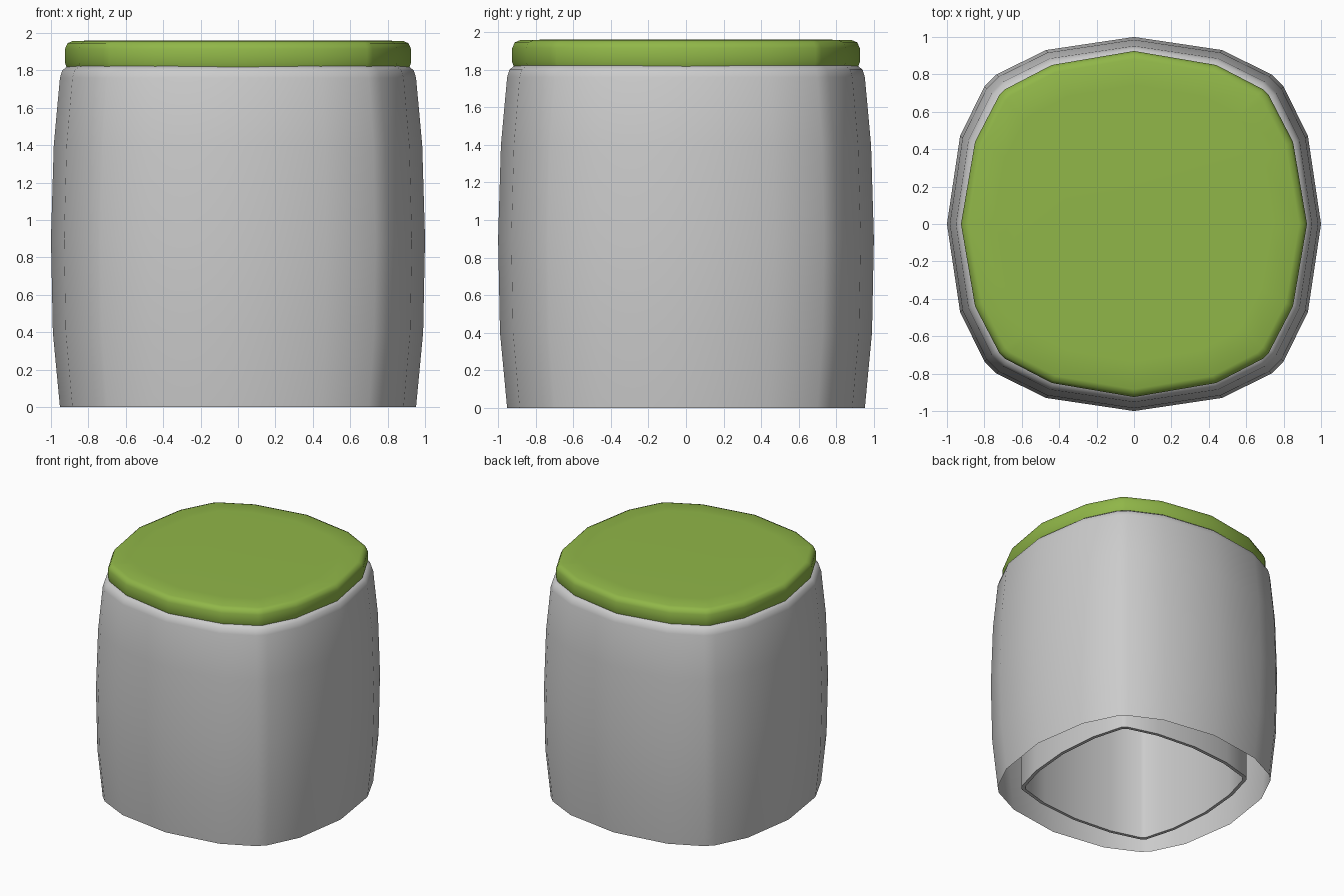
import bpy, bmesh

if "Cube" in bpy.data.objects:
    bpy.data.objects.remove(bpy.data.objects["Cube"])


def material(name, colour):
    m = bpy.data.materials.new(name)
    m.diffuse_color = (*colour, 1)
    m.use_nodes = True
    m.node_tree.nodes["Principled BSDF"].inputs["Base Color"].default_value = m.diffuse_color
    return m


grey = material("light grey", (0.60, 0.60, 0.60))
green = material("leaf green", (0.28, 0.47, 0.065))


def outline(eighth):
    """Mirror points spanning 0..45 degrees into a full rounded square."""
    pts = eighth + [(y, x) for x, y in reversed(eighth)]
    quarter = pts[:-1]                       # last point starts the next quarter
    ring = []
    for _ in range(4):
        ring += quarter
        quarter = [(-y, x) for x, y in quarter]
    return ring


def loft(name, rings, mat, cap_start=False, cap_end=False):
    """Skin a list of (outline, scale, z) rings."""
    bm = bmesh.new()
    loops = [[bm.verts.new((x * s, y * s, z)) for x, y in pts] for pts, s, z in rings]
    n = len(loops[0])
    for a, b in zip(loops, loops[1:]):
        for i in range(n):
            j = (i + 1) % n
            bm.faces.new((a[i], a[j], b[j], b[i]))
    if cap_start:
        bm.faces.new(loops[0][::-1])
    if cap_end:
        bm.faces.new(loops[-1])
    me = bpy.data.meshes.new(name)
    bm.to_mesh(me)
    bm.free()
    me.materials.append(mat)
    ob = bpy.data.objects.new(name, me)
    bpy.context.collection.objects.link(ob)
    bpy.context.view_layer.objects.active = ob
    bpy.ops.object.select_all(action='DESELECT')
    ob.select_set(True)
    bpy.ops.object.shade_smooth_by_angle(angle=0.75)
    return ob


outer = outline([(1.0, 0.0), (0.93, 0.47), (0.80, 0.735)])
inner = outline([(0.72, 0.0), (0.69, 0.34), (0.62, 0.59)])
pad = outline([(0.925, 0.0), (0.85, 0.44), (0.72, 0.69)])

# bulging outer shell, folded over the top and down into the open inner box
loft("stool_body", [
    (outer, 0.952, 0.0), (outer, 0.99, 0.4), (outer, 1.0, 0.9),
    (outer, 0.985, 1.4), (outer, 0.952, 1.76), (outer, 0.94, 1.80),
    (outer, 0.91, 1.823), (outer, 0.86, 1.825),
    (inner, 1.0, 1.82), (inner, 1.0, 0.005),
    (inner, 0.965, 0.005), (inner, 0.965, 1.82)], grey)

# seat cushion
loft("seat_cushion", [
    (pad, 0.96, 1.805), (pad, 0.99, 1.815), (pad, 1.0, 1.84), (pad, 1.0, 1.915),
    (pad, 0.985, 1.945), (pad, 0.955, 1.957), (pad, 0.80, 1.96)],
    green, cap_start=True, cap_end=True)
